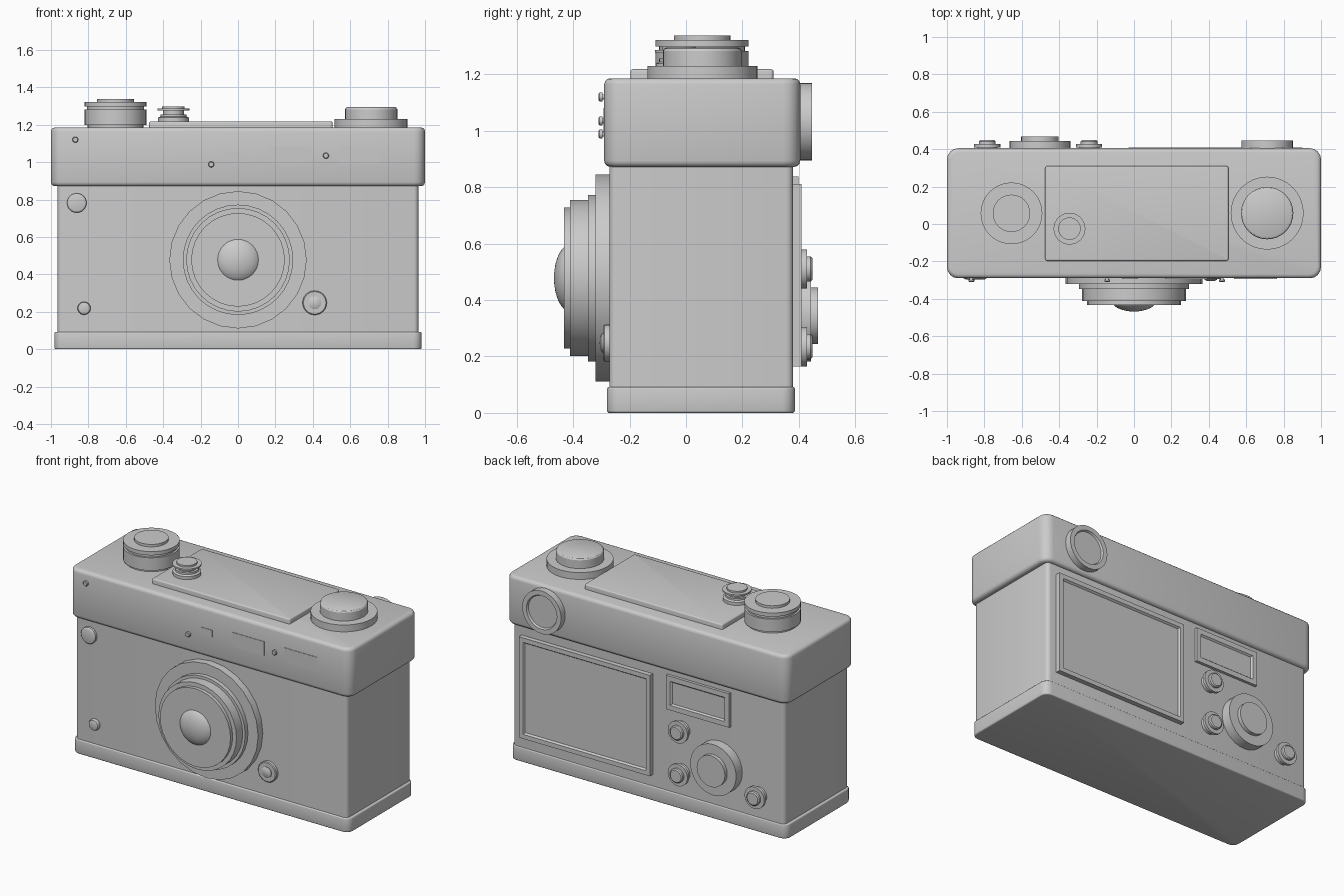
import bpy, bmesh, math
from mathutils import Matrix, Vector

if "Cube" in bpy.data.objects:
    bpy.data.objects.remove(bpy.data.objects["Cube"])

ROT = {'up': Matrix.Identity(4),
       'front': Matrix.Rotation(math.pi / 2, 4, 'X'),
       'back': Matrix.Rotation(-math.pi / 2, 4, 'X')}


def finish(name, bm, angle=30):
    bmesh.ops.recalc_face_normals(bm, faces=bm.faces)
    me = bpy.data.meshes.new(name)
    bm.to_mesh(me)
    bm.free()
    ob = bpy.data.objects.new(name, me)
    bpy.context.collection.objects.link(ob)
    bpy.ops.object.select_all(action='DESELECT')
    ob.select_set(True)
    bpy.context.view_layer.objects.active = ob
    bpy.ops.object.shade_smooth_by_angle(angle=math.radians(angle))
    return ob


def box_bm(x, y, z):
    """Box from (min, max) pairs."""
    bm = bmesh.new()
    bmesh.ops.create_cube(bm, size=1)
    for v in bm.verts:
        v.co = Vector([p[0] if c < 0 else p[1] for c, p in zip(v.co, (x, y, z))])
    return bm


def shell(name, x, y, z, corner, edge, top_only=False):
    """Rounded case: vertical corners first, then the rims."""
    bm = box_bm(x, y, z)
    vert = [e for e in bm.edges if abs(e.verts[0].co.z - e.verts[1].co.z) > 1e-4]
    bmesh.ops.bevel(bm, geom=vert, offset=corner, segments=4, profile=0.5, affect='EDGES')
    if edge:
        levels = [z[1]] if top_only else list(z)
        rim = [e for e in bm.edges if any(all(abs(v.co.z - h) < 1e-4 for v in e.verts) for h in levels)]
        bmesh.ops.bevel(bm, geom=rim, offset=edge, segments=3, profile=0.5, affect='EDGES')
    return finish(name, bm, 40)


def lathe(name, loc, profile, facing='up', n=32):
    """Turned part: profile of (radius, height) along the facing axis, closed at both ends."""
    bm = bmesh.new()
    rings = []
    for r, h in profile:
        if r == 0:
            rings.append([bm.verts.new((0, 0, h))])
        else:
            rings.append([bm.verts.new((r * math.cos(2 * math.pi * i / n),
                                        r * math.sin(2 * math.pi * i / n), h)) for i in range(n)])
    for a, b in zip(rings, rings[1:]):
        for i in range(n):
            j = (i + 1) % n
            bm.faces.new((a[i], a[j], b[0]) if len(b) == 1 else (a[i], a[j], b[j], b[i]))
    bm.faces.new(rings[0])
    if len(rings[-1]) > 1:
        bm.faces.new(rings[-1])
    bmesh.ops.transform(bm, matrix=Matrix.Translation(loc) @ ROT[facing], verts=bm.verts)
    return finish(name, bm)


def panel(name, x, y, z, rim=0, depth=0):
    """Thin plate whose back (+y) face may carry a recessed screen."""
    bm = box_bm(x, y, z)
    if rim:
        bm.normal_update()
        face = max(bm.faces, key=lambda f: f.calc_center_median().y)
        bmesh.ops.inset_region(bm, faces=[face], thickness=rim)
        bmesh.ops.inset_region(bm, faces=[face], thickness=0.012)
        for v in face.verts:
            v.co.y -= depth
    return finish(name, bm)


# Case
shell('body', (-.965, .965), (-.272, .38), (.05, .92), .025, 0)
shell('base_plate', (-.982, .982), (-.28, .386), (0, .092), .045, .008)
shell('top_cover', (-1, 1), (-.29, .405), (.872, 1.186), .06, .022)
shell('top_plate', (-.475, .505), (-.197, .31), (1.17, 1.218), .012, .008, True)

# Lens: stepped barrel and glass
lathe('lens_mount', (0, -.26, .478), [(.367, 0), (.367, .06)], 'front', 24)
lathe('lens_barrel', (0, -.31, .478), [(.295, 0), (.295, .038), (.277, .038), (.277, .101),
                                       (.25, .101), (.25, .123)], 'front')
dome = [(.122 * math.cos(a), .062 * math.sin(a)) for a in [math.pi / 2 * i / 8 for i in range(8)]]
lathe('lens_glass', (0, -.406, .478), dome + [(0, .062)], 'front')

# Top controls
lathe('shutter_dial', (-.655, .057, 1.17), [(.15, 0), (.15, .03), (.165, .03), (.165, .112), (.153, .112),
                                            (.153, .128), (.165, .128), (.165, .152), (.1, .152), (.1, .168)])
lathe('release_button', (-.345, -.025, 1.2), [(.083, 0), (.083, .038), (.07, .044), (.07, .056), (.055, .056),
                                              (.055, .077), (.085, .077), (.085, .087), (.06, .087), (.06, .098)])
lathe('exposure_dial', (.712, .058, 1.17), [(.195, 0), (.195, .06), (.14, .06), (.14, .113),
                                            (.135, .121), (.127, .125)])

# Front windows
for name, x, z in [('sensor_window', (-.064, .021), (1.012, 1.054)),
                   ('rangefinder_window', (.166, .39), (.99, 1.08)),
                   ('viewfinder_window', (.535, .765), (.99, 1.08))]:
    panel(name, x, (-.293, -.28), z)

# Front studs and lugs
for i, (x, z) in enumerate([(-.87, 1.12), (-.143, .988), (.47, 1.035)]):
    lathe(f'cover_stud_{i}', (x, -.28, z), [(.009, 0), (.009, .016), (.016, .016), (.016, .026), (.012, .03)],
          'front', 16)
for name, x, z, r in [('upper_lug', -.862, .782, .052), ('lower_lug', -.823, .219, .035)]:
    lathe(name, (x, -.265, z), [(r, 0), (r, .022), (r * .9, .028), (r * .7, .031)], 'front', 24)
lathe('lens_release', (.41, -.265, .248), [(.065, 0), (.065, .024), (.06, .028), (.034, .028), (.034, .033),
                                           (.022, .039), (0, .041)], 'front', 24)

# Back: screens and eyepiece
panel('main_screen', (-.03, .9), (.36, .41), (.165, .812), .04, .012)
panel('small_screen', (-.585, -.135), (.36, .398), (.62, .838), .045, .01)
lathe('eyepiece', (.712, .39, 1.032), [(.138, 0), (.138, .057), (.108, .057), (.102, .045)], 'back')

# Back: control dial and buttons
lathe('control_dial', (-.503, .36, .345), [(.163, 0), (.163, .083), (.1, .083), (.1, .107)], 'back')
for i, (x, z) in enumerate([(-.24, .51), (-.24, .235), (-.785, .235)]):
    lathe(f'back_button_{i}', (x, .36, z), [(.055, 0), (.055, .05), (.07, .05), (.07, .068), (.045, .068),
                                            (.045, .082), (.038, .088)], 'back', 24)
